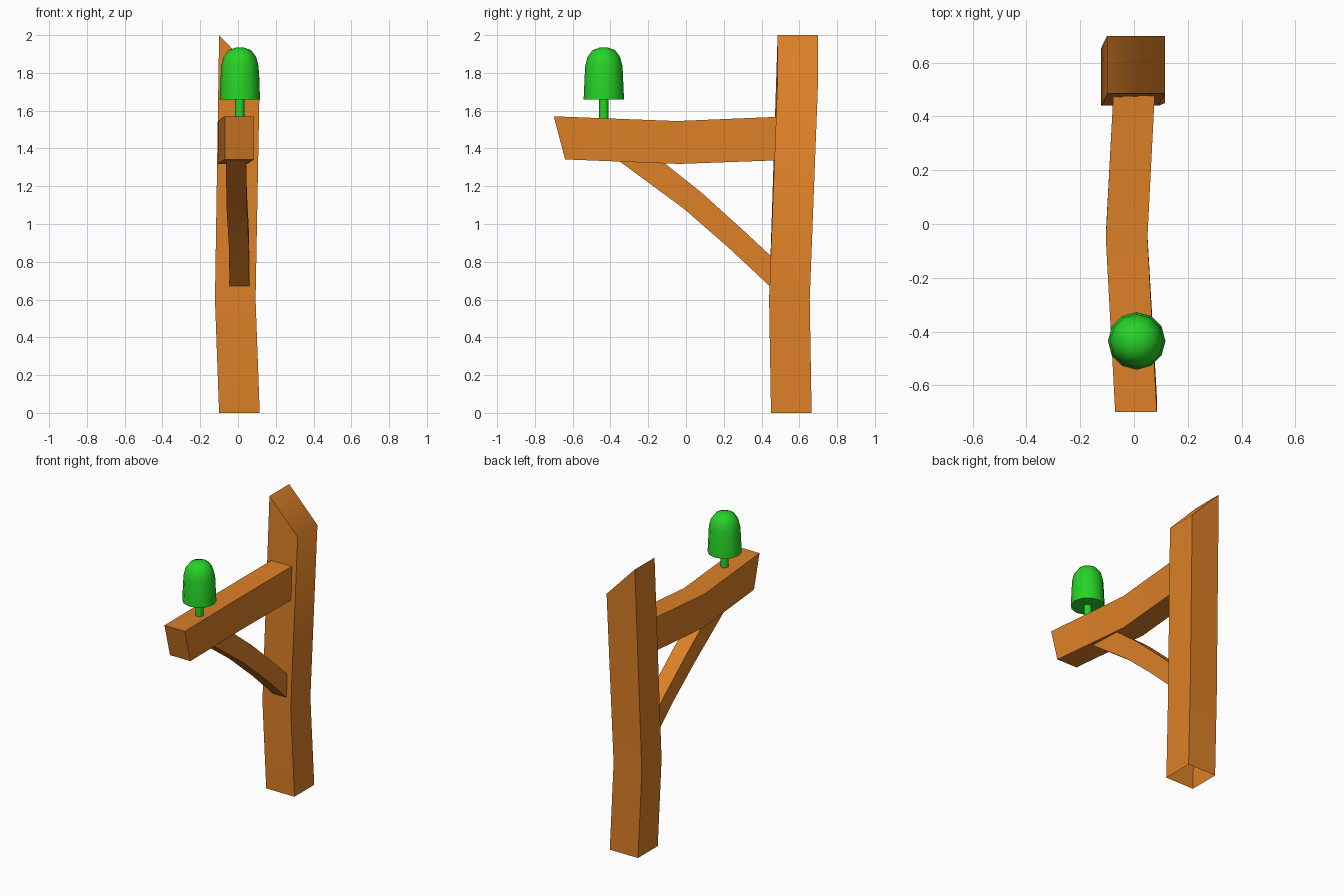
import bpy, bmesh, math

cube = bpy.data.objects.get("Cube")
if cube:
    bpy.data.objects.remove(cube, do_unlink=True)


def make_material(name, color):
    mat = bpy.data.materials.new(name)
    mat.use_nodes = True
    mat.diffuse_color = color
    mat.node_tree.nodes["Principled BSDF"].inputs["Base Color"].default_value = color
    return mat


wood = make_material("orange wood", (0.72, 0.215, 0.02, 1))
green = make_material("lamp green", (0.02, 0.65, 0.02, 1))


def loft(name, rings, mat, caps=(True, True), smooth_angle=50):
    """Skin a list of equal-length point rings and optionally cap the ends."""
    bm = bmesh.new()
    loops = [[bm.verts.new(p) for p in ring] for ring in rings]
    n = len(loops[0])
    for a, b in zip(loops, loops[1:]):
        for i in range(n):
            j = (i + 1) % n
            bm.faces.new((a[i], a[j], b[j], b[i]))
    if caps[0]:
        bm.faces.new(loops[0][::-1])
    if caps[1]:
        bm.faces.new(loops[-1])
    bmesh.ops.recalc_face_normals(bm, faces=bm.faces)
    mesh = bpy.data.meshes.new(name)
    bm.to_mesh(mesh)
    bm.free()
    mesh.materials.append(mat)
    obj = bpy.data.objects.new(name, mesh)
    bpy.context.collection.objects.link(obj)
    bpy.ops.object.select_all(action="DESELECT")
    obj.select_set(True)
    bpy.context.view_layer.objects.active = obj
    bpy.ops.object.shade_smooth_by_angle(angle=math.radians(smooth_angle))
    return obj


def post_ring(x, y, z_low_x, z_high_x, w=0.215):
    return [(x, y, z_low_x), (x + w, y, z_high_x),
            (x + w, y + w, z_high_x), (x, y + w, z_low_x)]


def beam_ring(x0, x1, top, bottom):
    """Ring across x, from (y, z) points on the upper and lower edge."""
    return [(x0, *bottom), (x1, *bottom), (x1, *top), (x0, *top)]


# Bent post with an angled top and an open foot
loft("post", [post_ring(-0.10, 0.45, 0, 0),
              post_ring(-0.122, 0.44, 0.6, 0.6),
              post_ring(-0.10, 0.485, 2.0, 1.775)], wood, caps=(False, True))

# Crooked horizontal arm
loft("arm", [beam_ring(-0.07, 0.085, (-0.70, 1.57), (-0.64, 1.342)),
             beam_ring(-0.105, 0.05, (-0.05, 1.545), (-0.04, 1.318)),
             beam_ring(-0.077, 0.077, (0.48, 1.567), (0.48, 1.337))], wood)

# Curved diagonal brace
loft("brace", [beam_ring(-0.065, 0.043, (-0.13, 1.335), (-0.36, 1.338)),
               beam_ring(-0.06, 0.047, (0.08, 1.168), (-0.01, 1.08)),
               beam_ring(-0.048, 0.058, (0.31, 0.96), (0.225, 0.875)),
               beam_ring(-0.045, 0.06, (0.455, 0.825), (0.455, 0.66))], wood)


def turned(name, profile, sides):
    """Revolve a (radius, z) profile about the lamp axis."""
    rings = [[(0.01 + r * math.cos(math.tau * i / sides),
               -0.435 + r * math.sin(math.tau * i / sides), z)
              for i in range(sides)] for r, z in profile]
    return loft(name, rings, green)


# Lamp shade and its stem
turned("lamp_shade", [(0.107, 1.66), (0.099, 1.835), (0.086, 1.885),
                      (0.06, 1.92), (0.022, 1.934)], 12)
turned("lamp_stem", [(0.025, 1.54), (0.025, 1.67)], 12)
